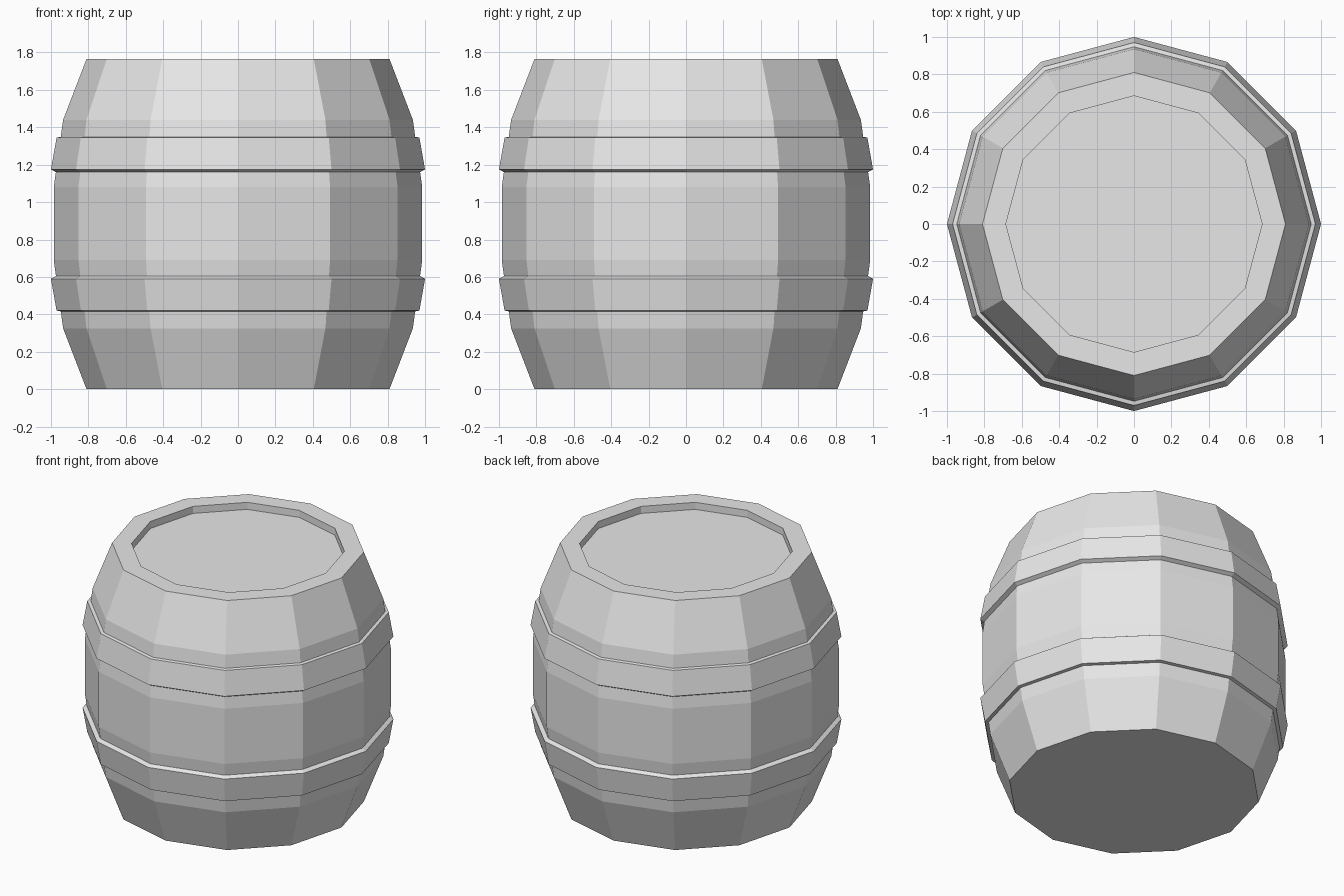
import bpy, bmesh
from math import cos, sin, tau

SIDES = 12

cube = bpy.data.objects.get("Cube")
if cube:
    bpy.data.objects.remove(cube, do_unlink=True)

grey = bpy.data.materials.new("light grey")
grey.use_nodes = True
grey.diffuse_color = (0.8, 0.8, 0.8, 1)
grey.node_tree.nodes["Principled BSDF"].inputs["Base Color"].default_value = (0.8, 0.8, 0.8, 1)


def lathe(name, profile, closed=False):
    """Turn a (radius, height) profile into a faceted solid; open profiles get end caps."""
    bm = bmesh.new()
    rings = [[bm.verts.new((r * cos(tau * i / SIDES), r * sin(tau * i / SIDES), z))
              for i in range(SIDES)] for r, z in profile]
    pairs = list(zip(rings, rings[1:]))
    if closed:
        pairs.append((rings[-1], rings[0]))
    else:
        bm.faces.new(rings[0][::-1])
        bm.faces.new(rings[-1])
    for low, high in pairs:
        for i in range(SIDES):
            j = (i + 1) % SIDES
            bm.faces.new((low[i], low[j], high[j], high[i]))
    bmesh.ops.recalc_face_normals(bm, faces=bm.faces)
    mesh = bpy.data.meshes.new(name)
    bm.to_mesh(mesh)
    bm.free()
    mesh.materials.append(grey)
    obj = bpy.data.objects.new(name, mesh)
    bpy.context.collection.objects.link(obj)
    return obj


# Bulging body with a recessed lid
lathe("barrel_body", [(0.81, 0), (0.935, 0.325), (0.985, 0.69), (0.985, 1.08),
                      (0.935, 1.44), (0.81, 1.765), (0.685, 1.765), (0.685, 1.715)])

# Two tapered hoops, mirrored about the middle height
hoop = [(0.92, 0.415), (0.942, 0.415), (0.97, 0.42), (1.0, 0.59), (0.97, 0.607), (0.92, 0.607)]
lathe("lower_hoop", hoop, closed=True)
lathe("upper_hoop", [(r, 1.765 - z) for r, z in hoop], closed=True)
